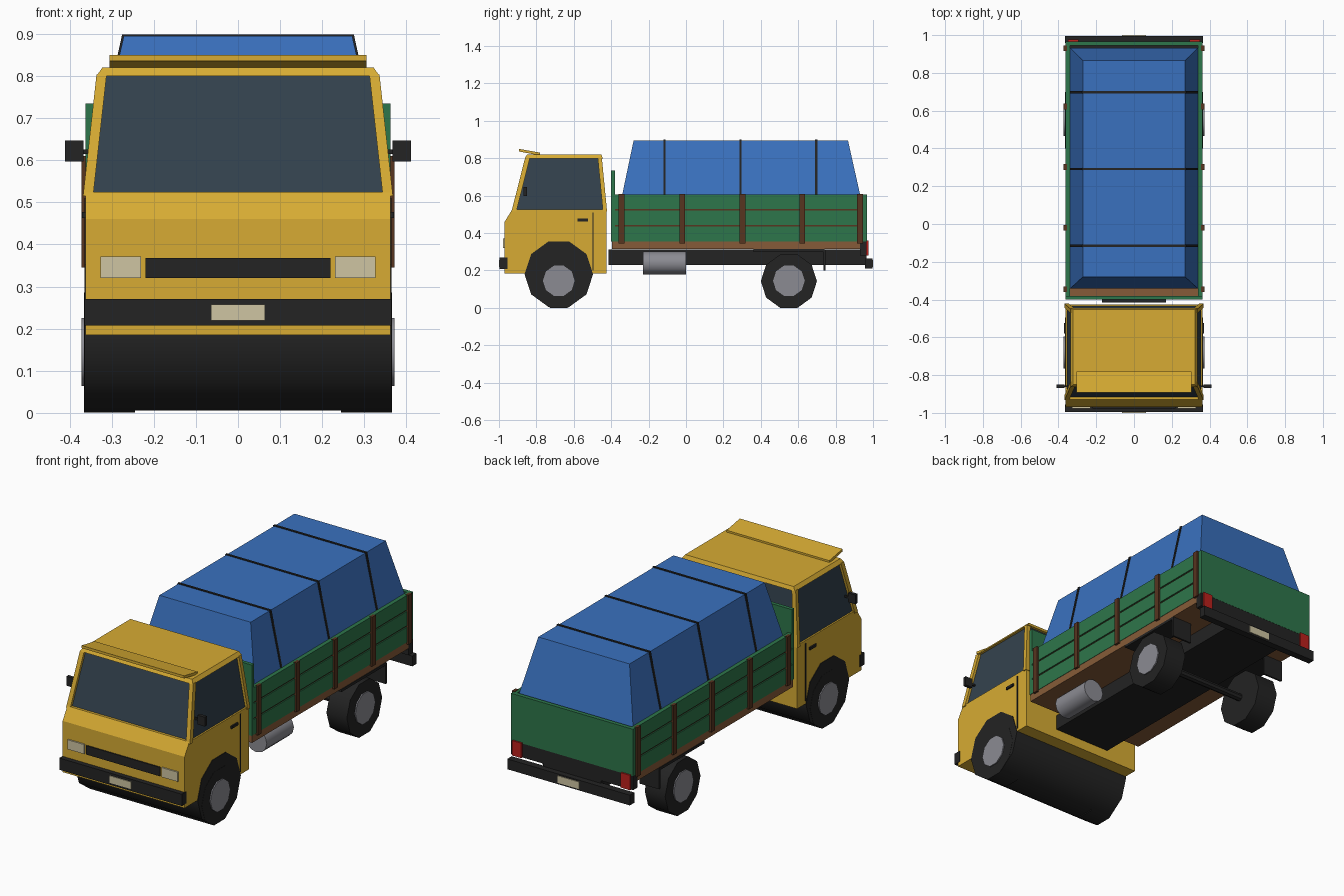
import bpy, bmesh, math

if "Cube" in bpy.data.objects:
    bpy.data.objects.remove(bpy.data.objects["Cube"])

def mat(name, rgb):
    m = bpy.data.materials.new(name)
    m.diffuse_color = (*rgb, 1)
    m.use_nodes = True
    m.node_tree.nodes["Principled BSDF"].inputs["Base Color"].default_value = m.diffuse_color
    return m

YELLOW = mat("cab_yellow", (0.68, 0.41, 0.033))
GLASS = mat("window_glass", (0.033, 0.054, 0.075))
BLACK = mat("black", (0.017, 0.017, 0.017))
CREAM = mat("lamp_cream", (0.62, 0.56, 0.36))
GREEN = mat("board_green", (0.027, 0.18, 0.069))
BROWN = mat("floor_brown", (0.24, 0.105, 0.04))
DARK = mat("post_brown", (0.095, 0.035, 0.014))
BLUE = mat("tarp_blue", (0.042, 0.165, 0.52))
GREY = mat("metal_grey", (0.26, 0.26, 0.29))
RED = mat("lamp_red", (0.5, 0.015, 0.012))

def loft(name, m, rings, smooth=False):
    """Closed solid through a list of vertex rings."""
    bm = bmesh.new()
    vs = [[bm.verts.new(p) for p in r] for r in rings]
    n = len(vs[0])
    for a, b in zip(vs, vs[1:]):
        for i in range(n):
            bm.faces.new((a[i], a[(i + 1) % n], b[(i + 1) % n], b[i]))
    bm.faces.new(vs[0][::-1])
    bm.faces.new(vs[-1])
    bmesh.ops.recalc_face_normals(bm, faces=bm.faces)
    me = bpy.data.meshes.new(name)
    bm.to_mesh(me)
    bm.free()
    me.materials.append(m)
    if smooth:
        for p in me.polygons:
            p.use_smooth = True
        me.set_sharp_from_angle(angle=math.radians(40))
    ob = bpy.data.objects.new(name, me)
    bpy.context.collection.objects.link(ob)
    return ob

def rect(x0, x1, y0, y1, z):
    return [(x0, y0, z), (x1, y0, z), (x1, y1, z), (x0, y1, z)]

def box(name, m, x0, x1, y0, y1, z0, z1):
    return loft(name, m, [rect(x0, x1, y0, y1, z0), rect(x0, x1, y0, y1, z1)])

def prism_x(name, m, pts, x0, x1, smooth=False):
    return loft(name, m, [[(x, y, z) for y, z in pts] for x in (x0, x1)], smooth)

def ngon(cy, cz, r, n=10):
    return [(cy + r * math.cos(2 * math.pi * i / n), cz + r * math.sin(2 * math.pi * i / n))
            for i in range(n)]

def pair(fn, name, m, x0, x1, *args):
    """Same part on both sides."""
    fn("right_" + name, m, x0, x1, *args)
    fn("left_" + name, m, -x1, -x0, *args)

# Cab: lower body, glass house, corner pillars, roof and visor
prism_x("cab_body", YELLOW, [(-0.97, 0.185), (-0.97, 0.46), (-0.93, 0.525),
                             (-0.425, 0.525), (-0.425, 0.185)], -0.362, 0.362)
loft("cab_glass", GLASS, [rect(-0.354, 0.354, -0.917, -0.435, 0.52),
                          rect(-0.322, 0.322, -0.845, -0.46, 0.805)])

def pillar(name, m, s, yb, yt, d):
    def ring(x, y, z):
        return rect(s * x, s * (x - 0.024), y, y + d, z)
    loft(name, m, [ring(0.368, yb, 0.515), ring(0.336, yt, 0.803)])

for s, side in ((1, "right"), (-1, "left")):
    pillar(side + "_front_pillar", YELLOW, s, -0.933, -0.86, 0.026)
    pillar(side + "_rear_pillar", YELLOW, s, -0.422, -0.45, -0.022)
loft("cab_roof", YELLOW, [rect(-0.336, 0.336, -0.862, -0.445, 0.8),
                          rect(-0.322, 0.322, -0.85, -0.453, 0.82)])
prism_x("roof_visor", YELLOW, [(-0.892, 0.836), (-0.892, 0.85), (-0.78, 0.83), (-0.78, 0.815)],
        -0.305, 0.305)

# Cab front details
box("front_bumper", BLACK, -0.364, 0.364, -0.996, -0.955, 0.207, 0.27)
box("front_plate", CREAM, -0.064, 0.064, -1.0, -0.994, 0.219, 0.257)
box("grille", BLACK, -0.22, 0.22, -0.976, -0.968, 0.32, 0.368)

def side_box(name, m, x0, x1, y0, y1, z0, z1):
    box(name, m, x0, x1, y0, y1, z0, z1)

pair(side_box, "headlight", CREAM, 0.23, 0.327, -0.978, -0.968, 0.32, 0.371)
pair(side_box, "mirror", BLACK, 0.367, 0.411, -0.868, -0.85, 0.597, 0.647)
pair(side_box, "mirror_arm", BLACK, 0.33, 0.37, -0.862, -0.854, 0.615, 0.625)
pair(side_box, "door_seam", BLACK, 0.36, 0.364, -0.5, -0.494, 0.2, 0.51)
pair(side_box, "door_handle", BLACK, 0.36, 0.37, -0.58, -0.525, 0.463, 0.477)

# Wheel housing, wheels, hubs and axle
prism_x("front_wheel_housing", BLACK, ngon(-0.68, 0.18, 0.183), -0.365, 0.365, True)
for tag, cy in (("front", -0.68), ("rear", 0.55)):
    for s, side in ((1, "right"), (-1, "left")):
        prism_x(f"{side}_{tag}_wheel", BLACK, ngon(cy, 0.143, 0.15), s * 0.245, s * 0.366, True)
        prism_x(f"{side}_{tag}_hub", GREY, ngon(cy, 0.145, 0.085), s * 0.33, s * 0.372, True)
prism_x("rear_axle", BLACK, ngon(0.55, 0.145, 0.02, 8), -0.26, 0.26, True)

# Chassis, mudguards and tank
box("chassis", BLACK, -0.17, 0.17, -0.415, 0.965, 0.23, 0.312)
pair(side_box, "mudguard", BLACK, 0.24, 0.362, 0.36, 0.74, 0.3, 0.314)
pair(side_box, "mud_flap", BLACK, 0.245, 0.362, 0.735, 0.745, 0.2, 0.312)
loft("fuel_tank", GREY, [[(0.27 + u, y, v) for u, v in ngon(0, 0.24, 0.062, 12)]
                         for y in (-0.23, 0.0)], True)

# Load bed: floor, headboard, tailgate, planked sides with posts
box("bed_floor", BROWN, -0.36, 0.36, -0.395, 0.93, 0.315, 0.357)
box("headboard", GREEN, -0.362, 0.362, -0.4, -0.38, 0.355, 0.735)
box("tailgate", GREEN, -0.362, 0.362, 0.945, 0.967, 0.355, 0.607)
pair(side_box, "side_backing", DARK, 0.342, 0.356, -0.38, 0.945, 0.355, 0.6)
for i, (z0, z1) in enumerate(((0.355, 0.436), (0.444, 0.521), (0.529, 0.607))):
    pair(side_box, f"side_plank_{i}", GREEN, 0.34, 0.362, -0.395, 0.945, z0, z1)
for i, y in enumerate((-0.345, -0.02, 0.302, 0.622, 0.93)):
    pair(side_box, f"side_post_{i}", DARK, 0.355, 0.372, y - 0.015, y + 0.015, 0.345, 0.61)

# Rear end
box("rear_panel", BLACK, -0.362, 0.362, 0.93, 0.966, 0.28, 0.357)
pair(side_box, "tail_lamp", RED, 0.295, 0.35, 0.96, 0.976, 0.28, 0.36)
box("rear_bumper", BLACK, -0.364, 0.364, 0.958, 0.996, 0.21, 0.265)
box("rear_plate", CREAM, -0.064, 0.064, 0.994, 1.0, 0.219, 0.257)

# Covered load with straps
loft("tarp_load", BLUE, [rect(-0.338, 0.338, -0.342, 0.932, 0.357),
                         rect(-0.338, 0.338, -0.342, 0.932, 0.6),
                         rect(-0.271, 0.271, -0.28, 0.866, 0.895)])
for i, y in enumerate((-0.115, 0.291, 0.697)):
    loft(f"strap_{i}", BLACK, [rect(-0.341, 0.341, y - 0.006, y + 0.006, 0.6),
                               rect(-0.275, 0.275, y - 0.006, y + 0.006, 0.899)])
